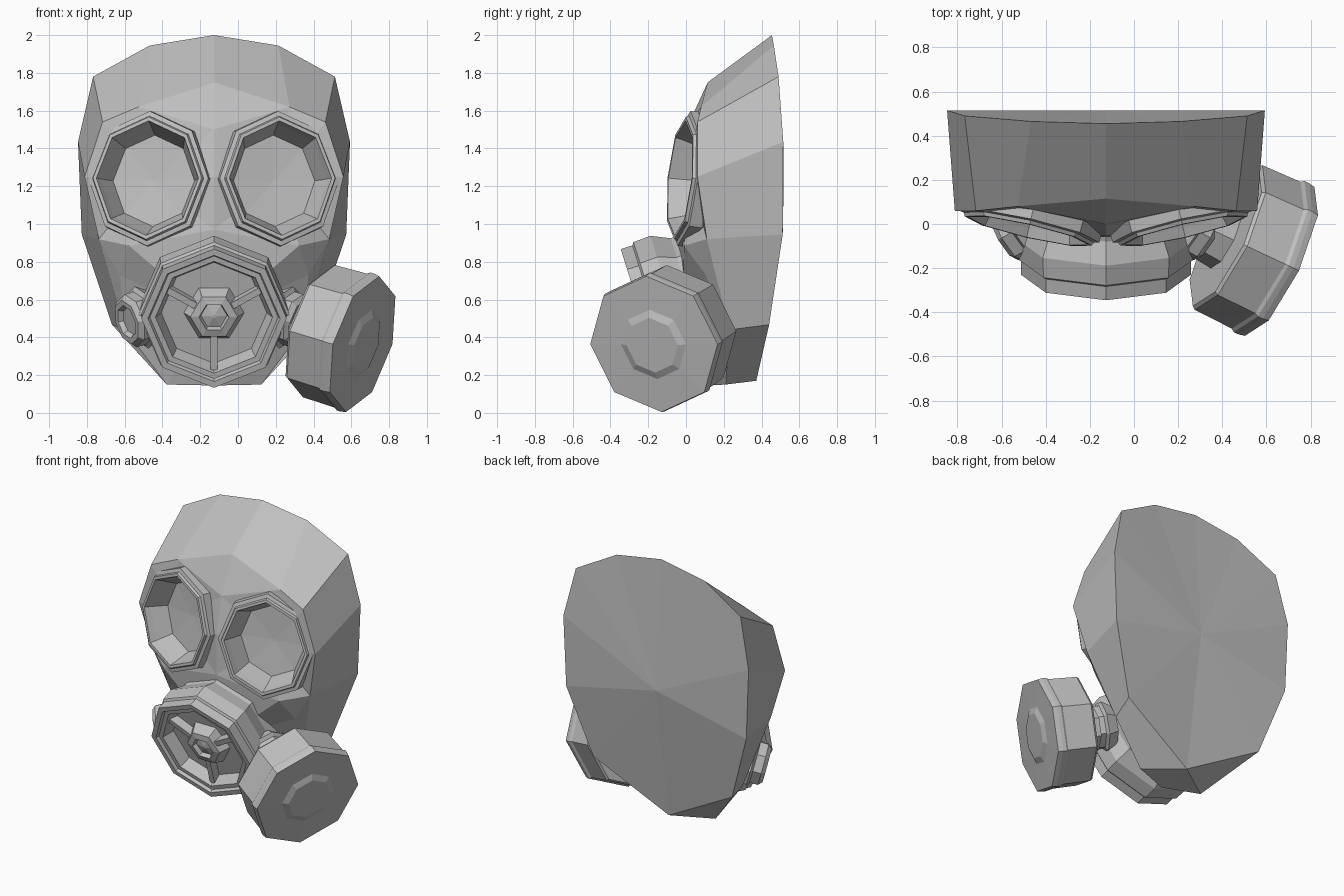
import bpy, bmesh, math
from mathutils import Vector, Matrix

if "Cube" in bpy.data.objects:
    bpy.data.objects.remove(bpy.data.objects["Cube"])

MID = -0.127  # x of the mask's own symmetry plane

rubber = bpy.data.materials.new("grey rubber")
rubber.use_nodes = True
GREY = (0.52, 0.52, 0.52, 1)
rubber.diffuse_color = GREY
rubber.node_tree.nodes["Principled BSDF"].inputs["Base Color"].default_value = GREY


def finish(name, bm):
    bmesh.ops.remove_doubles(bm, verts=bm.verts, dist=0.0005)
    bmesh.ops.recalc_face_normals(bm, faces=bm.faces)
    mesh = bpy.data.meshes.new(name)
    bm.to_mesh(mesh)
    bm.free()
    mesh.materials.append(rubber)
    obj = bpy.data.objects.new(name, mesh)
    bpy.context.collection.objects.link(obj)
    return obj


def frame(axis):
    """Axis, upward and sideways directions of a turned part."""
    a = Vector(axis).normalized()
    up = (Vector((0, 0, 1)) - a * a.z).normalized()
    return a, up, up.cross(a)


def turned(name, centre, axis, profile, sides=8, wide=1.0, turn=0.0):
    """Faceted solid: profile of (radius, distance along axis), back to front."""
    a, up, side = frame(axis)
    c = Vector((MID + centre[0], centre[1], centre[2]))
    bm = bmesh.new()
    rings = []
    for r, d in profile:
        ring = []
        for i in range(sides):
            t = 2 * math.pi * i / sides + turn
            ring.append(bm.verts.new(
                c + a * d + up * (r * math.cos(t)) + side * (r * wide * math.sin(t))))
        rings.append(ring)
    for r0, r1 in zip(rings, rings[1:]):
        for i in range(sides):
            j = (i + 1) % sides
            bm.faces.new((r0[i], r0[j], r1[j], r1[i]))
    bm.faces.new(rings[0])
    bm.faces.new(rings[-1])
    return finish(name, bm)


# Face shell: back outline, front outline and centre line, mirrored
back = [(0, .455, 2), (.34, .465, 1.945), (.64, .49, 1.78), (.72, .515, 1.435),
        (.70, .512, .945), (.54, .44, .467), (0, .372, .17)]
front = [(0, .115, 1.75), (.40, .08, 1.62), (.59, .06, 1.54), (.685, .06, 1.25),
         (.61, .11, .92), (.47, .23, .44), (.25, .21, .15)]
brow, bridge, nose, lip = (0, 0, 1.5), (0, -.055, 1.25), (0, -.06, .97), (0, -.02, .5)
cheek, jowl, eye = (.45, -.01, .885), (.50, .105, .73), (.35, .03, 1.245)
chin, hub = (0, .12, .145), (0, .515, 1.1)

bm = bmesh.new()


def face(side, *points):
    bm.faces.new([bm.verts.new((MID + side * x, y, z)) for x, y, z in points])


for s in (1, -1):
    for i in range(6):
        face(s, back[i], back[i + 1], front[i + 1], front[i])
        face(s, back[i], back[i + 1], hub)
    face(s, front[0], front[1], brow)
    loop = [brow, *front[1:5], cheek, nose, bridge]
    for p, q in zip(loop, loop[1:] + loop[:1]):
        face(s, p, q, eye)
    # cheeks, jaw and chin
    face(s, nose, cheek, lip)
    face(s, cheek, front[4], jowl)
    face(s, cheek, jowl, lip)
    face(s, jowl, front[4], front[5])
    face(s, jowl, front[5], lip)
    face(s, lip, front[5], front[6])
    face(s, lip, front[6], chin)
    face(s, chin, front[6], back[6])
shell = finish("face_shell", bm)

# Goggles set into sockets cut in the shell
for s, word in ((1, "left"), (-1, "right")):
    centre, axis = (.35 * s, -.02, 1.242), (.23 * s, -1, .1)
    cutter = turned("socket_cutter", centre, axis, [(.31, -.175), (.31, .3)], wide=.91)
    cutter.hide_render = True
    cut = shell.modifiers.new("socket", 'BOOLEAN')
    cut.operation, cut.solver, cut.object = 'DIFFERENCE', 'EXACT', cutter
    bpy.context.view_layer.objects.active = shell
    bpy.ops.object.modifier_apply(modifier=cut.name)
    bpy.data.objects.remove(cutter)
    turned(word + "_goggle", centre, axis,
           [(.29, -.185), (.362, -.075), (.358, -.01), (.332, -.005), (.325, .012),
            (.305, .012), (.29, -.03), (.243, -.14), (.01, -.155)], wide=.91)

# Muzzle with stepped collars and a sunken valve
MUZZLE, DOWN = (0, -.23, .5), (0, -.955, -.3)
turned("muzzle", MUZZLE, DOWN,
       [(.37, -.38), (.36, -.27), (.405, -.17), (.40, -.075), (.385, -.065), (.385, 0),
        (.35, 0), (.34, -.02), (.31, -.02), (.28, -.10), (.01, -.10)])
turned("valve_hub", MUZZLE, DOWN,
       [(.165, -.11), (.125, -.03), (.08, -.02), (.07, -.05), (.01, -.035)],
       sides=6, turn=math.pi / 6)

a, up, side = frame(DOWN)
bm = bmesh.new()
for degrees in (60, 180, 300):
    t = math.radians(degrees)
    along = up * math.cos(t) + side * math.sin(t)
    across = a.cross(along)
    spot = Vector((MID, *MUZZLE[1:])) + along * .205 - a * .07
    rot = Matrix((along, across, a)).transposed().to_4x4()
    size = Matrix.Diagonal((.19, .035, .06, 1))
    bmesh.ops.create_cube(bm, size=1, matrix=Matrix.Translation(spot) @ rot @ size)
finish("valve_spokes", bm)

# Filter mounts on both cheeks
for s, word in ((1, "left"), (-1, "right")):
    turned(word + "_filter_mount", (.45 * s, -.05, .485), (.84 * s, -.48, -.25),
           [(.13, -.15), (.17, -.08), (.145, -.065), (.145, -.01), (.12, .015),
            (.09, .015), (.075, -.01), (.01, -.01)])

# Filter canister on the left mount
turned("filter_canister", (.66 - MID, -.17, .364), (.875, -.41, -.26),
       [(.15, -.38), (.16, -.28), (.35, -.28), (.362, -.265), (.367, -.07),
        (.378, -.055), (.378, -.03), (.372, 0), (.19, .005),
        (.15, .022), (.01, .022)])
